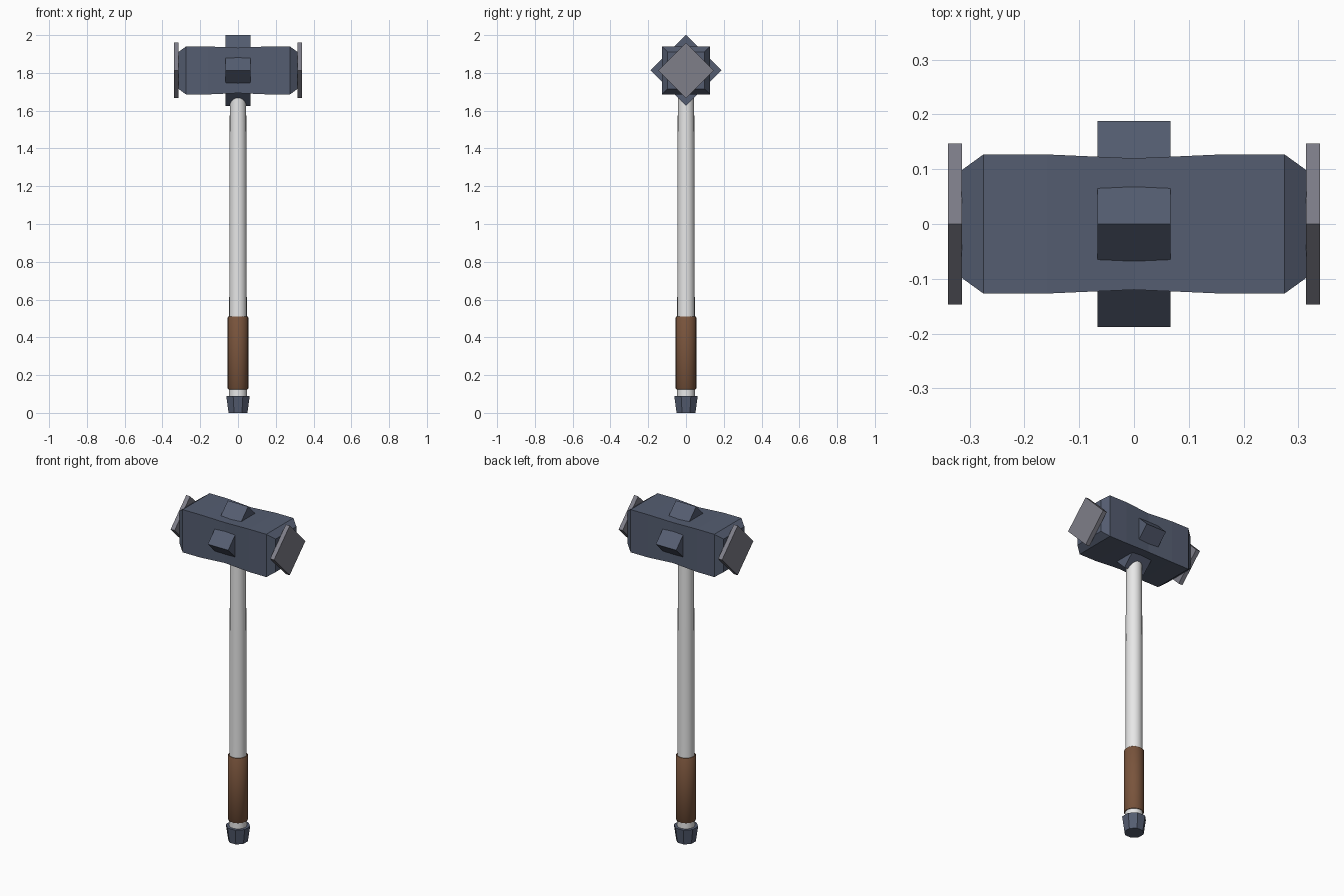
import bpy, bmesh, math

cube = bpy.data.objects.get("Cube")
if cube:
    bpy.data.objects.remove(cube, do_unlink=True)

HEAD_Z = 1.813


def material(name, rgb):
    m = bpy.data.materials.new(name)
    m.use_nodes = True
    m.diffuse_color = (*rgb, 1)
    m.node_tree.nodes["Principled BSDF"].inputs["Base Color"].default_value = (*rgb, 1)
    return m


steel = material("dark blue steel", (0.09, 0.11, 0.165))
plate = material("grey plate", (0.21, 0.21, 0.25))
white = material("pale shaft", (0.8, 0.8, 0.8))
leather = material("brown leather", (0.19, 0.088, 0.045))


def loft(name, profile, sides, turn, axis, mat, centre=(0, 0, 0), smooth=False):
    """Stack regular polygons (position, corner radius) along x or z."""
    bm = bmesh.new()
    rings = []
    for pos, r in profile:
        ring = []
        for i in range(sides):
            a = turn + math.tau * i / sides
            u, v = r * math.cos(a), r * math.sin(a)
            ring.append(bm.verts.new((pos, u, v) if axis == "x" else (u, v, pos)))
        rings.append(ring)
    for low, high in zip(rings, rings[1:]):
        for i in range(sides):
            j = (i + 1) % sides
            bm.faces.new((low[i], low[j], high[j], high[i]))
    bm.faces.new(rings[0][::-1])
    bm.faces.new(rings[-1])
    bmesh.ops.recalc_face_normals(bm, faces=bm.faces)
    mesh = bpy.data.meshes.new(name)
    bm.to_mesh(mesh)
    bm.free()
    mesh.materials.append(mat)
    ob = bpy.data.objects.new(name, mesh)
    ob.location = centre
    bpy.context.collection.objects.link(ob)
    if smooth:
        bpy.ops.object.select_all(action="DESELECT")
        ob.select_set(True)
        bpy.context.view_layer.objects.active = ob
        bpy.ops.object.shade_smooth_by_angle(angle=math.radians(40))
    return ob


# Hammer head: square section, waisted in the middle, chamfered at the ends
half = [(0, 0.12), (0.16, 0.127), (0.275, 0.127), (0.315, 0.098)]
outline = [(-x, h) for x, h in half[:0:-1]] + half
loft("hammer_head", [(x, h * math.sqrt(2)) for x, h in outline],
     4, math.pi / 4, "x", steel, (0, 0, HEAD_Z))

# Diamond block passing through the middle of the head
loft("centre_block", [(-0.067, 0.188), (0.067, 0.188)], 4, 0, "x", steel, (0, 0, HEAD_Z))

# Diamond striking plates
for side, s in (("left", 1), ("right", -1)):
    loft(side + "_striking_plate", [(s * 0.314, 0.147), (s * 0.34, 0.147)],
         4, 0, "x", plate, (0, 0, HEAD_Z))

# Shaft, grip and pommel
loft("shaft", [(0.06, 0.048), (0.3, 0.047), (1.23, 0.045), (1.75, 0.043)],
     20, 0, "z", white, smooth=True)
loft("grip", [(0.125, 0.051), (0.13, 0.055), (0.505, 0.055), (0.51, 0.051)],
     20, 0, "z", leather, smooth=True)
flat = 1 / math.cos(math.pi / 8)
loft("pommel", [(0, 0.05 * flat), (0.09, 0.062 * flat)], 8, math.pi / 8, "z", steel)
